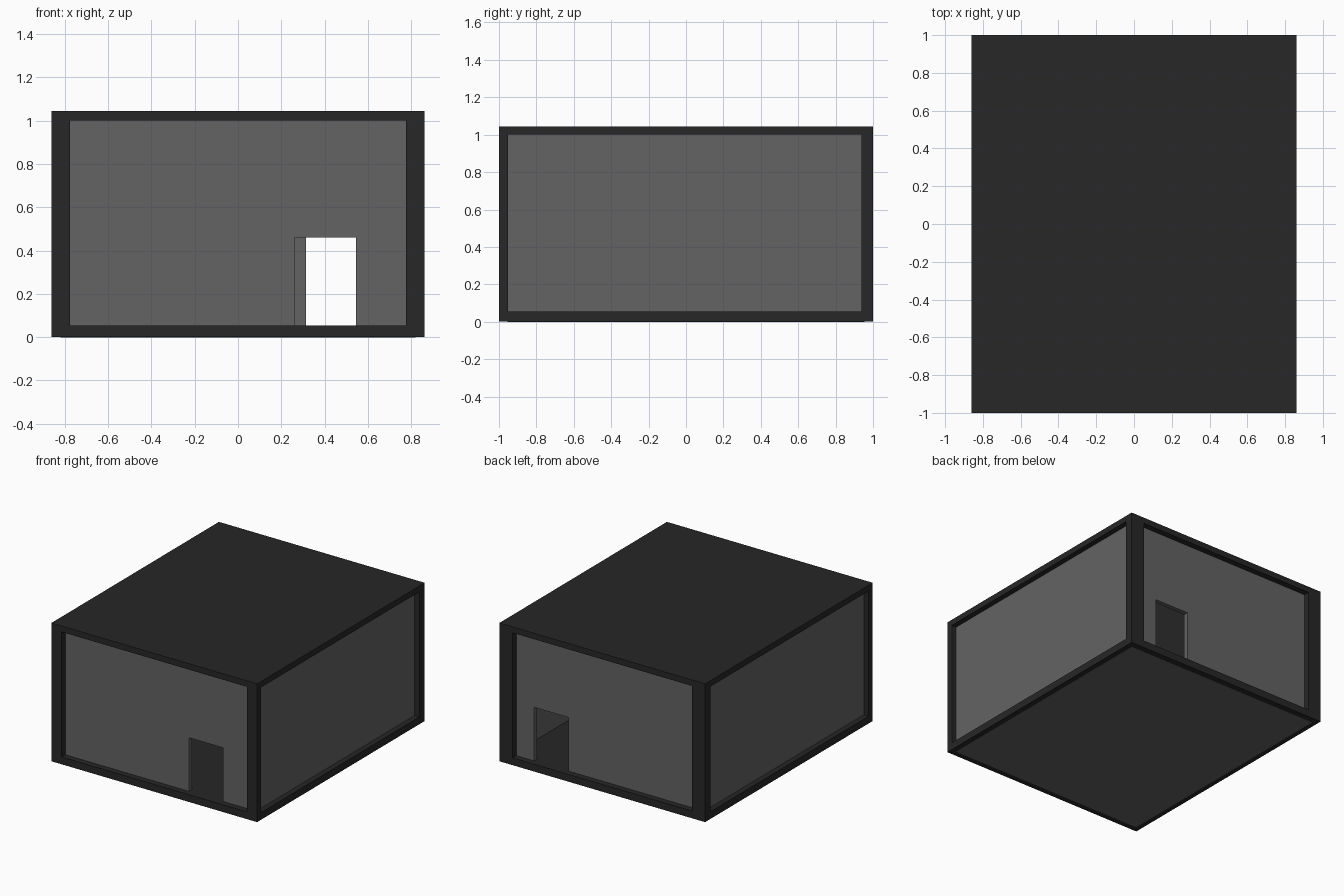
import bpy, bmesh

if "Cube" in bpy.data.objects:
    bpy.data.objects.remove(bpy.data.objects["Cube"])

W, D, H = 0.86, 1.0, 1.045      # half width, half depth, full height
WX, WY = 0.82, 0.955            # outer faces of the walls
SILL, ROOF = 0.055, 1.0         # floor top and roof underside
T = 0.035                       # wall thickness


def material(name, value):
    m = bpy.data.materials.new(name)
    m.diffuse_color = (value, value, value, 1)
    m.use_nodes = True
    m.node_tree.nodes["Principled BSDF"].inputs["Base Color"].default_value = m.diffuse_color
    return m


dark = material("dark_frame", 0.02)
grey = material("grey_panel", 0.125)


def prism(name, outline, depth, mat):
    """Extrude a closed 3D outline along a vector."""
    bm = bmesh.new()
    face = bm.faces.new([bm.verts.new(p) for p in outline])
    ext = bmesh.ops.extrude_face_region(bm, geom=[face], use_keep_orig=True)
    verts = [g for g in ext["geom"] if isinstance(g, bmesh.types.BMVert)]
    bmesh.ops.translate(bm, verts=verts, vec=depth)
    bmesh.ops.recalc_face_normals(bm, faces=bm.faces)
    me = bpy.data.meshes.new(name)
    bm.to_mesh(me)
    bm.free()
    me.materials.append(mat)
    ob = bpy.data.objects.new(name, me)
    bpy.context.collection.objects.link(ob)
    return ob


def box(name, x, y, z, mat):
    outline = [(x[0], y[0], z[0]), (x[1], y[0], z[0]),
               (x[1], y[1], z[0]), (x[0], y[1], z[0])]
    return prism(name, outline, (0, 0, z[1] - z[0]), mat)


def door_wall(name, y, depth, door):
    """Wall with a doorway standing on the sill."""
    a, b = door
    xz = [(-WX, SILL), (a, SILL), (a, 0.46), (b, 0.46), (b, SILL),
          (WX, SILL), (WX, ROOF), (-WX, ROOF)]
    return prism(name, [(x, y, z) for x, z in xz], (0, depth, 0), grey)


# Roof slab and ceiling
box("roof", (-W, W), (-D, D), (ROOF, H), dark)
box("ceiling", (-WX + T, WX - T), (-WY + T, WY - T), (ROOF - 0.01, ROOF), grey)

# Base slab with a grey underside
box("base", (-W, W), (-D, D), (0.0, SILL), dark)
box("underside", (-WX, WX), (-WY, WY), (-0.001, 0.001), grey)

# Front and back walls with doorways
door_wall("front_wall", -WY, T, (0.26, 0.545))
door_wall("back_wall", WY, -T, (0.315, 0.60))

for side, s in (("left", -1), ("right", 1)):
    # Side walls
    box(side + "_wall", sorted((s * WX, s * (WX - T))), (-WY + T, WY - T),
        (SILL, ROOF), grey)
    # Corner posts
    box(side + "_front_post", sorted((s * W, s * 0.775)), (-D, -0.952),
        (SILL, ROOF), dark)
    box(side + "_back_post", sorted((s * W, s * 0.75)), (0.937, D),
        (SILL, ROOF), dark)
